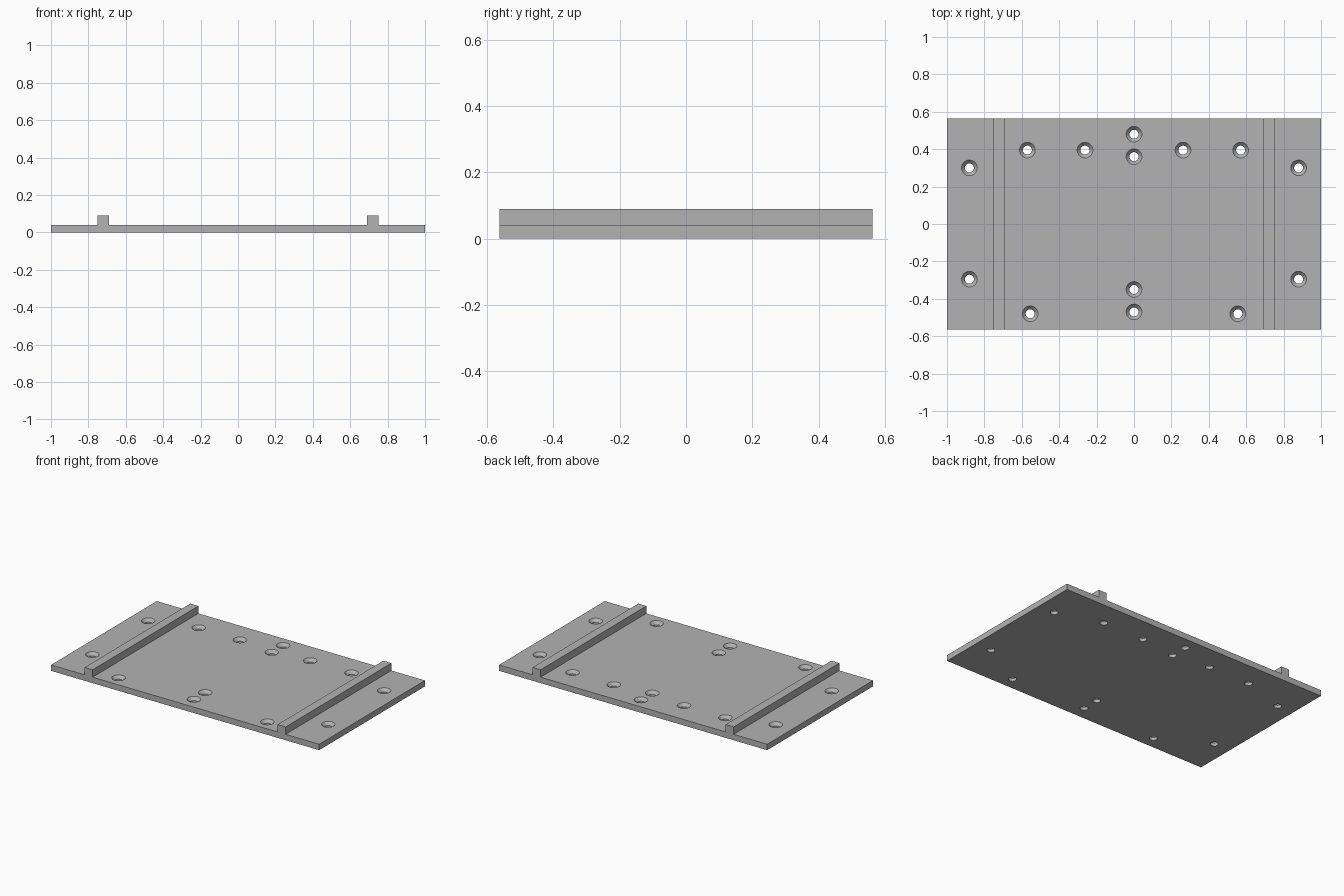
import bpy, bmesh, math
from mathutils import Matrix

HALF_X, HALF_Y = 1.0, 0.563
PLATE_TOP, RIB_TOP = 0.04, 0.09
RIB_IN, RIB_OUT = 0.69, 0.75
BORE_R, SINK_R, SINK_DEPTH = 0.024, 0.042, 0.02
SIDES = 40

old = bpy.data.objects.get("Cube")
if old:
    bpy.data.objects.remove(old, do_unlink=True)

grey = bpy.data.materials.new("plain grey")
grey.use_nodes = True
colour = (0.45, 0.45, 0.45, 1)
grey.diffuse_color = colour
grey.node_tree.nodes["Principled BSDF"].inputs["Base Color"].default_value = colour


def add_object(name, bm):
    bmesh.ops.recalc_face_normals(bm, faces=bm.faces)
    mesh = bpy.data.meshes.new(name)
    bm.to_mesh(mesh)
    bm.free()
    mesh.materials.append(grey)
    obj = bpy.data.objects.new(name, mesh)
    bpy.context.collection.objects.link(obj)
    return obj


# Plate with two raised ribs: one mirrored profile drawn out from front to back
half = [(HALF_X, 0), (HALF_X, PLATE_TOP), (RIB_OUT, PLATE_TOP), (RIB_OUT, RIB_TOP),
        (RIB_IN, RIB_TOP), (RIB_IN, PLATE_TOP)]
profile = half + [(-x, z) for x, z in reversed(half)]
bm = bmesh.new()
face = bm.faces.new([bm.verts.new((x, -HALF_Y, z)) for x, z in profile])
extruded = bmesh.ops.extrude_face_region(bm, geom=[face])["geom"]
bmesh.ops.translate(bm, vec=(0, 2 * HALF_Y, 0),
                    verts=[v for v in extruded if isinstance(v, bmesh.types.BMVert)])
plate = add_object("ribbed_plate", bm)

# Screw holes: side pairs and a centre row
pairs = [(0.88, 0.3), (0.88, -0.295), (0.57, 0.395), (0.262, 0.395), (0.555, -0.48)]
centres = [(0, y) for y in (0.48, 0.36, -0.35, -0.47)]
centres += [(side * x, y) for x, y in pairs for side in (-1, 1)]

# Countersunk cutter: straight bore, cone, and a straight lead above the surface
rings = [(BORE_R, -0.05), (BORE_R, PLATE_TOP - SINK_DEPTH), (SINK_R, PLATE_TOP), (SINK_R, 0.1)]
bm = bmesh.new()
for cx, cy in centres:
    loops = []
    for radius, z in rings:
        circle = bmesh.ops.create_circle(bm, segments=SIDES, radius=radius,
                                         matrix=Matrix.Translation((cx, cy, z)))
        loops.append(circle["verts"])
    for low, high in zip(loops, loops[1:]):
        for i in range(SIDES):
            j = (i + 1) % SIDES
            bm.faces.new((low[i], low[j], high[j], high[i]))
    bm.faces.new(loops[0])
    bm.faces.new(loops[-1])
cutter = add_object("hole_cutter", bm)
cutter.hide_render = True

# Cut the holes and shade their walls smoothly
bpy.ops.object.select_all(action="DESELECT")
plate.select_set(True)
bpy.context.view_layer.objects.active = plate
cut = plate.modifiers.new("screw holes", "BOOLEAN")
cut.operation = "DIFFERENCE"
cut.solver = "EXACT"
cut.object = cutter
bpy.ops.object.modifier_apply(modifier=cut.name)
bpy.data.objects.remove(cutter, do_unlink=True)
bpy.ops.object.shade_smooth_by_angle(angle=math.radians(30))
